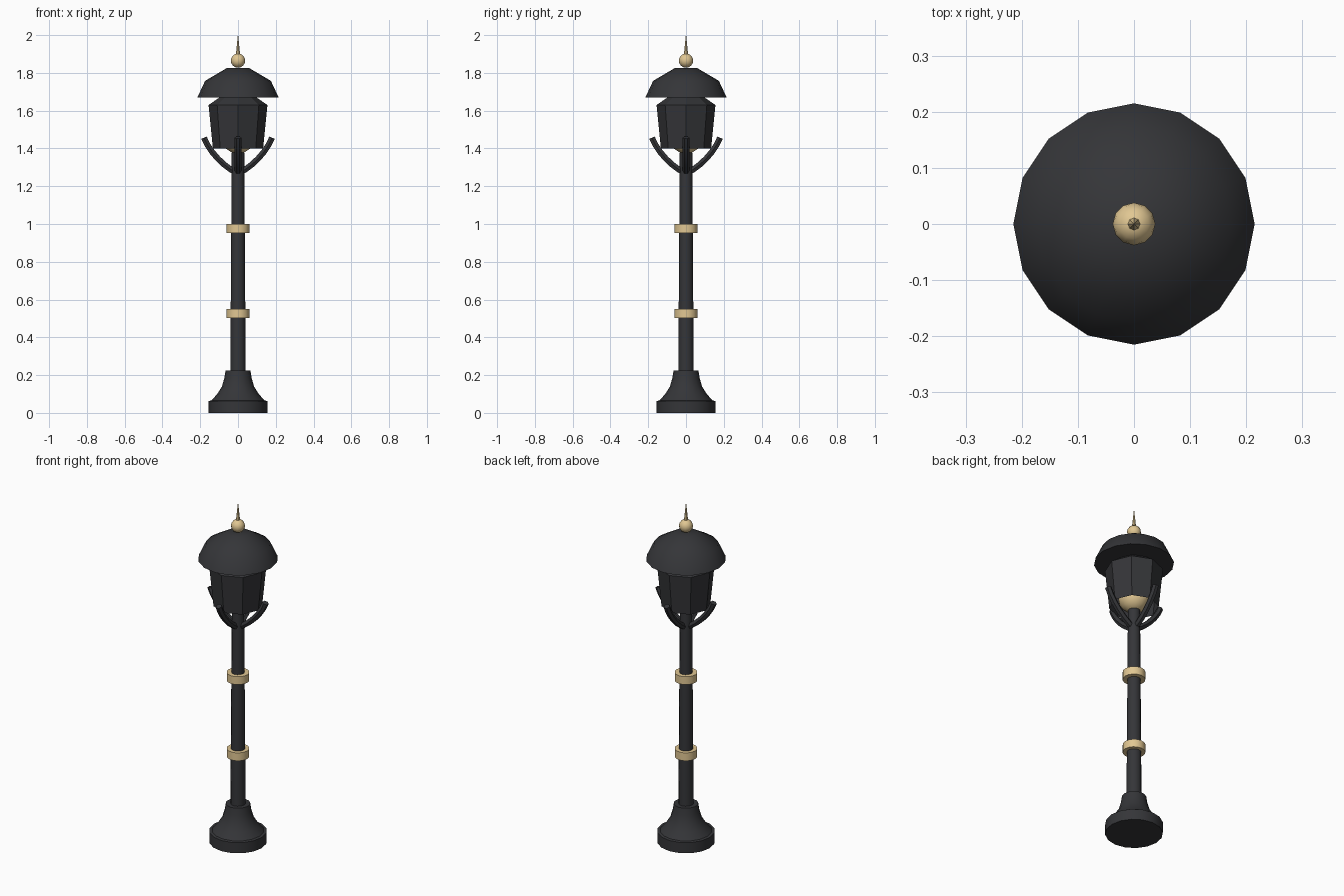
import bpy, bmesh, math
from mathutils import Matrix

if "Cube" in bpy.data.objects:
    bpy.data.objects.remove(bpy.data.objects["Cube"])


def material(name, rgb):
    m = bpy.data.materials.new(name)
    m.diffuse_color = (*rgb, 1)
    m.use_nodes = True
    m.node_tree.nodes["Principled BSDF"].inputs["Base Color"].default_value = m.diffuse_color
    return m


IRON = material("iron", (0.035, 0.036, 0.04))
BRASS = material("brass", (0.75, 0.57, 0.29))


def finish(obj, mat, angle):
    obj.data.materials.append(mat)
    if angle:
        bpy.ops.object.select_all(action='DESELECT')
        bpy.context.view_layer.objects.active = obj
        obj.select_set(True)
        bpy.ops.object.shade_smooth_by_angle(angle=math.radians(angle))
    return obj


def lathe(name, profile, sides, mat, angle=35, caps=(True, True)):
    """Revolve an (r, z) profile, listed bottom to top."""
    bm = bmesh.new()
    rings = [[bm.verts.new((r * math.cos(2 * math.pi * i / sides),
                            r * math.sin(2 * math.pi * i / sides), z))
              for i in range(sides)] for r, z in profile]
    for lo, hi in zip(rings, rings[1:]):
        for i in range(sides):
            j = (i + 1) % sides
            bm.faces.new((lo[i], lo[j], hi[j], hi[i]))
    if caps[0]:
        bm.faces.new(rings[0][::-1])
    if caps[1]:
        bm.faces.new(rings[-1])
    me = bpy.data.meshes.new(name)
    bm.to_mesh(me)
    bm.free()
    obj = bpy.data.objects.new(name, me)
    bpy.context.collection.objects.link(obj)
    return finish(obj, mat, angle)


def ball(name, radius, z, segments, rings, mat):
    bpy.ops.mesh.primitive_uv_sphere_add(segments=segments, ring_count=rings,
                                         radius=radius, location=(0, 0, z))
    obj = bpy.context.object
    obj.name = name
    return finish(obj, mat, 40)


# flared foot and tapering post
lathe("base", [(0.155, 0), (0.155, 0.063), (0.14, 0.066), (0.11, 0.1),
               (0.085, 0.14), (0.072, 0.185), (0.066, 0.225)], 16, IRON)
lathe("post", [(0.041, 0.2), (0.033, 1.39)], 12, IRON)

# brass collars
for i, z in enumerate((0.503, 0.953)):
    lathe(f"collar_{i + 1}", [(0.061, z), (0.061, z + 0.047)], 16, BRASS)

# octagonal lantern, open below, with its sloping cap
lathe("lantern_body", [(0.133, 1.40), (0.156, 1.63)], 8, IRON, 0, (False, False))
lathe("lantern_cap", [(0.156, 1.63), (0.095, 1.672)], 8, IRON, 0, (False, True))
ball("bulb", 0.088, 1.46, 12, 8, BRASS)

# domed roof
lathe("roof", [(0.215, 1.67), (0.174, 1.758), (0.06, 1.825)], 16, IRON, 45)

# finial
ball("finial_ball", 0.038, 1.865, 12, 8, BRASS)
lathe("finial_spike", [(0.012, 1.89), (0.0008, 2.0)], 8, BRASS)

# four curved cradle arms
for k in range(4):
    cu = bpy.data.curves.new("arm_path", 'CURVE')
    cu.dimensions = '3D'
    cu.bevel_depth = 0.018
    cu.bevel_resolution = 1
    cu.resolution_u = 6
    cu.use_fill_caps = True
    sp = cu.splines.new('BEZIER')
    sp.bezier_points.add(1)
    for p, co, hl, hr in zip(sp.bezier_points,
                             ((0.005, 0, 1.27), (0.18, 0, 1.457)),
                             ((-0.06, 0, 1.24), (0.152, 0, 1.38)),
                             ((0.07, 0, 1.3), (0.2, 0, 1.5))):
        p.handle_left_type = p.handle_right_type = 'FREE'
        p.co, p.handle_left, p.handle_right = co, hl, hr
    tmp = bpy.data.objects.new("arm_path", cu)
    bpy.context.collection.objects.link(tmp)
    me = bpy.data.meshes.new_from_object(tmp.evaluated_get(bpy.context.evaluated_depsgraph_get()))
    bpy.data.objects.remove(tmp)
    me.transform(Matrix.Rotation(k * math.pi / 2, 4, 'Z'))
    me.materials.clear()
    arm = bpy.data.objects.new(f"cradle_arm_{k + 1}", me)
    bpy.context.collection.objects.link(arm)
    finish(arm, IRON, 50)
